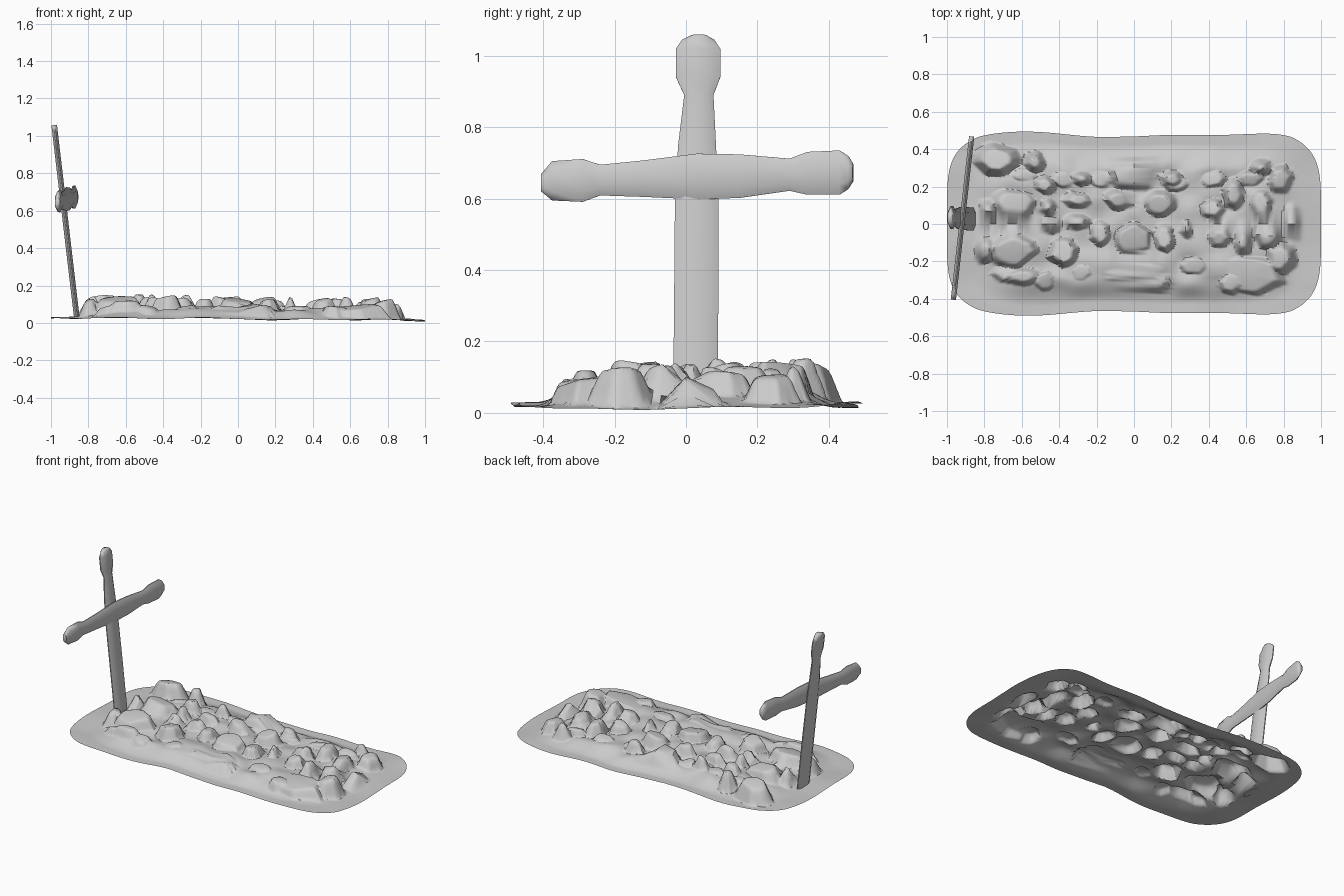
import bpy, bmesh, math, random
from mathutils import Vector, noise

if "Cube" in bpy.data.objects:
    bpy.data.objects.remove(bpy.data.objects["Cube"])

random.seed(11)


def finish(bm, name, angle):
    bmesh.ops.recalc_face_normals(bm, faces=bm.faces)
    mesh = bpy.data.meshes.new(name)
    bm.to_mesh(mesh)
    bm.free()
    ob = bpy.data.objects.new(name, mesh)
    bpy.context.collection.objects.link(ob)
    bpy.ops.object.select_all(action='DESELECT')
    ob.select_set(True)
    bpy.context.view_layer.objects.active = ob
    bpy.ops.object.shade_smooth_by_angle(angle=math.radians(angle))
    return ob


N = 4.7  # roundness of the rectangular earth outline


def half_width(x, side=1):
    lift = 0.012 if side > 0 and x < 0 else 0
    return 0.468 + (0.075 + lift) * min(x * x, 0.7) + 0.006 * math.sin(9 * x)


def ground_z(x, y):
    r = (abs(x) ** N + abs(y / half_width(x, y)) ** N) ** (1 / N)
    t = min(1, max(0, (0.9 - r) / 0.3))
    t = t * t * (3 - 2 * t)
    bump = noise.noise(Vector((x * 7, y * 7, 3)))
    ripple = 0.016 * noise.noise(Vector((x * 3, y * 3, 8)))
    return 0.021 - 0.008 * x + ripple + t * (0.05 + 0.03 * bump)


# stones pushed up out of the sheet: x, y, half length, half width
STONES = [
    (-.73, .34, .12, .09), (-.53, .33, .07, .07), (-.48, .21, .08, .07),
    (-.28, .24, .08, .06), (-.30, .13, .11, .06), (-.46, .09, .06, .07),
    (-.64, .11, .13, .09), (-.02, .27, .12, .10), (.20, .24, .08, .06),
    (-.09, .13, .10, .07), (.14, .11, .10, .08), (-.30, .01, .10, .06),
    (-.45, -.01, .08, .06), (-.18, -.05, .07, .09), (.00, -.08, .11, .10),
    (.28, -.03, .05, .09), (.16, -.08, .07, .10), (-.64, -.14, .14, .10),
    (-.79, -.14, .06, .08), (-.38, -.15, .10, .09), (.07, -.26, .11, .07),
    (-.60, -.28, .13, .06), (.53, .16, .07, .10), (.68, .11, .07, .10),
    (.78, .24, .07, .08), (.68, .30, .07, .05), (.42, .08, .08, .07),
    (.46, -.07, .09, .07), (.58, -.10, .06, .10), (.71, -.06, .08, .08),
    (.84, .01, .05, .09), (.60, -.27, .20, .10), (.78, -.18, .08, .09),
    (-.78, .07, .06, .07)]


# each stone: centre, radii, peak height, tilt and a few chipped sides
def make_stone(x, y, rx, ry, top):
    turn = random.uniform(0, 6.28)
    sides = []
    for i in range(6):
        a = turn + i * 1.047 + random.uniform(-0.25, 0.25)
        sides.append((math.cos(a), math.sin(a), random.uniform(0.85, 1.1)))
    return (x, y, rx * 1.12, ry * 1.12, top,
            random.uniform(-.25, .25), random.uniform(-.25, .25), sides)


stones = []
for x, y, rx, ry in STONES:
    top = 0.134 - 0.012 * x + random.uniform(-0.014, 0.012)
    if y < -0.2:
        top -= 0.025
    if abs(x) > 0.75:
        top -= 0.015
    stones.append(make_stone(x, y, rx, ry, top))
# low filler stones around the edge of the heap
for i in range(14):
    x = -0.68 + 0.1 * i
    y = (0.21 if i % 2 else -0.27) + random.uniform(-0.05, 0.05)
    stones.append(make_stone(x, y, random.uniform(.07, .1),
                             random.uniform(.05, .07), 0.09))


def heap_z(x, y):
    z = ground_z(x, y)
    for sx, sy, rx, ry, top, tx, ty, sides in stones:
        u, v = (x - sx) / rx, (y - sy) / ry
        if u * u + v * v > 1.6:
            continue
        d = max((u * c + v * s) / w for c, s, w in sides)
        d = max(d, math.sqrt(u * u + v * v) * 0.93)
        crown = top + tx * (x - sx) + ty * (y - sy) - 0.014 * d * d
        wall = 0.01 + (1 - d) * min(rx, ry) * 2.6
        # rounded shoulder between the flat crown and the steep wall
        k = 0.018
        h = max(0, min(1, 0.5 + 0.5 * (wall - crown) / k))
        z = max(z, wall + (crown - wall) * h - k * h * (1 - h))
    return z


# earth sheet with the heap of stones: one open surface, hollow below
bm = bmesh.new()
rings, segs = 76, 400
prev = None
centre = bm.verts.new((0, 0, heap_z(0, 0)))
for i in range(1, rings + 1):
    r = i / rings
    row = []
    for j in range(segs):
        a = 2 * math.pi * j / segs
        c, s = math.cos(a), math.sin(a)
        x = r * math.copysign(abs(c) ** (2 / N), c)
        y = r * math.copysign(abs(s) ** (2 / N), s) * half_width(x, s)
        row.append(bm.verts.new((x, y, heap_z(x, y))))
    for j in range(segs):
        k = (j + 1) % segs
        if prev:
            bm.faces.new((prev[j], row[j], row[k], prev[k]))
        else:
            bm.faces.new((centre, row[j], row[k]))
    prev = row
# make sure the sheet faces up
heap = finish(bm, "earth_and_stones", 50)
if sum(p.normal.z for p in heap.data.polygons) < 0:
    heap.data.flip_normals()


# flat rounded board: stations give centre, half width, half thickness
SECTION = [(1, .2), (.55, 1), (-.55, 1), (-1, .2),
           (-1, -.2), (-.55, -1), (.55, -1), (1, -.2)]


def board(name, stations, side, thick):
    b = bmesh.new()
    rows = []
    for centre, w, t in stations:
        rows.append([b.verts.new(Vector(centre) + side * (u * w)
                                 + thick * (v * t)) for u, v in SECTION])
    for p, q in zip(rows, rows[1:]):
        for j in range(8):
            k = (j + 1) % 8
            b.faces.new((p[j], p[k], q[k], q[j]))
    b.faces.new(rows[0])
    b.faces.new(rows[-1])
    return finish(b, name, 60)


def post_x(z):
    return -0.862 - 0.121 * (z - 0.03) / 1.03


# leaning upright with a flared head
POST = [(.03, .026, .062), (.35, .029, .062), (.60, .030, .061),
        (.75, .031, .053), (.89, .036, .041), (.94, .034, .062),
        (1.02, .034, .062), (1.045, .034, .045), (1.058, .036, .02)]
board("cross_post", [((post_x(z), y, z), w, .015) for z, y, w in POST],
      Vector((0, 1, 0)), Vector((.993, 0, .117)))

# crossbar, skewed across the front of the post, with flared ends
BAR = [(-.405, .645, .025), (-.375, .65, .055), (-.29, .651, .06),
       (-.24, .652, .043), (-.12, .656, .051), (.03, .662, .064),
       (.15, .663, .061), (.29, .667, .045), (.34, .671, .06),
       (.43, .673, .062), (.455, .673, .046), (.468, .673, .025)]
board("cross_bar", [((-.917 + .112 * (y - .03), y, z), w, .014)
                    for y, z, w in BAR],
      Vector((0, 0, 1)), Vector((.992, -.12, 0)))
